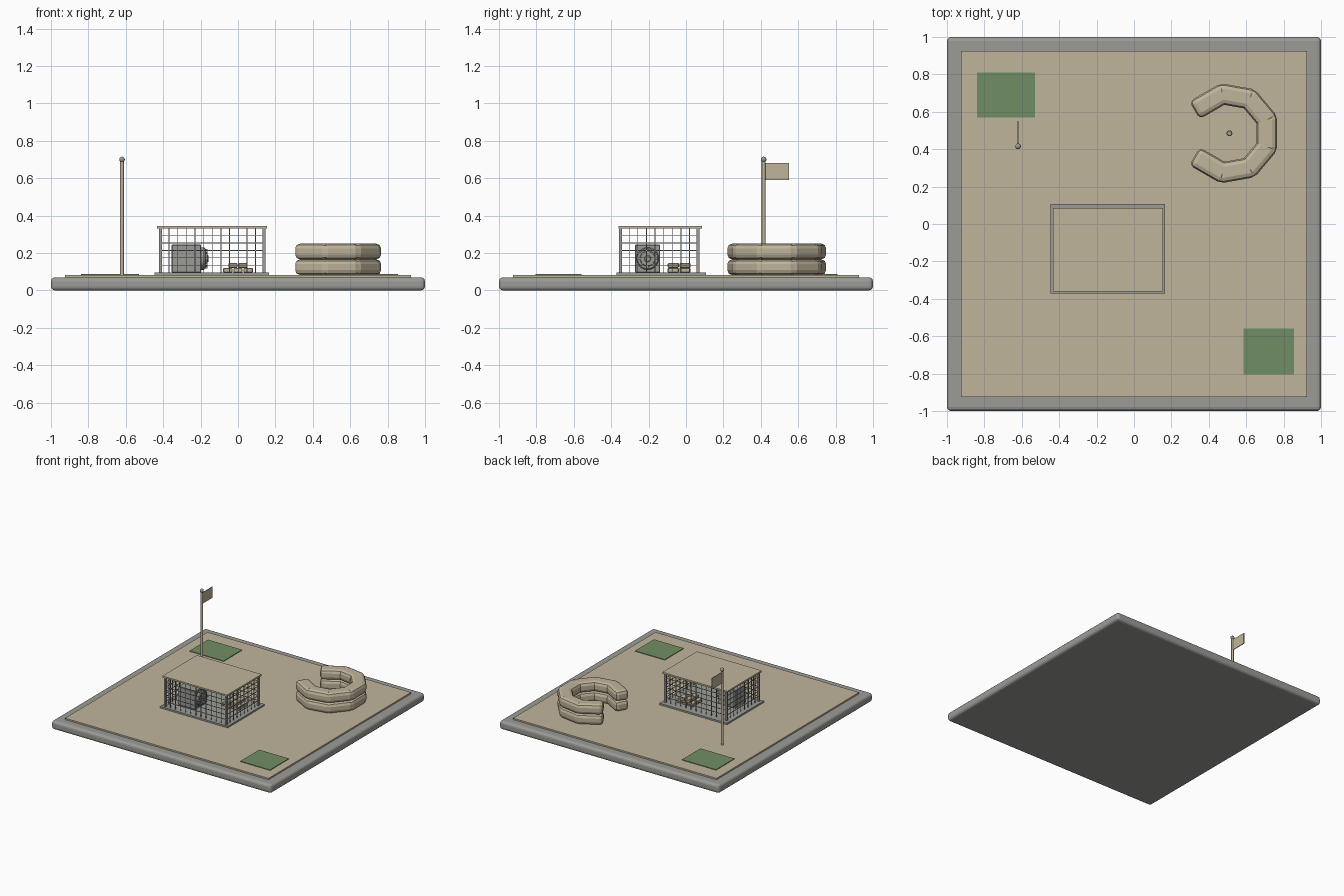
import bpy, math
from math import radians, cos, sin, pi

if "Cube" in bpy.data.objects:
    bpy.data.objects.remove(bpy.data.objects["Cube"], do_unlink=True)


def material(name, rgb):
    m = bpy.data.materials.new(name)
    m.use_nodes = True
    m.diffuse_color = (*rgb, 1)
    bsdf = m.node_tree.nodes["Principled BSDF"]
    bsdf.inputs["Base Color"].default_value = (*rgb, 1)
    bsdf.inputs["Roughness"].default_value = 0.9
    return m


SAND = material("sand", (0.53, 0.46, 0.33))
GREY = material("concrete grey", (0.33, 0.33, 0.305))
GREEN = material("grass green", (0.165, 0.27, 0.125))


def finish(name, mat, bevel=0, segments=2):
    ob = bpy.context.object
    ob.name = name
    ob.data.materials.append(mat)
    if bevel:
        mod = ob.modifiers.new("bevel", "BEVEL")
        mod.width, mod.segments = bevel, segments
    return ob


def box(name, mat, lo, hi, bevel=0, segments=2):
    """Box between two opposite corners."""
    mid = [(a + b) / 2 for a, b in zip(lo, hi)]
    bpy.ops.mesh.primitive_cube_add(size=1, location=mid)
    ob = bpy.context.object
    ob.scale = [b - a for a, b in zip(lo, hi)]
    bpy.ops.object.transform_apply(location=False, rotation=False, scale=True)
    return finish(name, mat, bevel, segments)


def rod(name, mat, centre, radius, depth, axis="Z", sides=12, bevel=0):
    turn = (0, pi / 2, 0) if axis == "X" else (0, 0, 0)
    bpy.ops.mesh.primitive_cylinder_add(vertices=sides, radius=radius, depth=depth,
                                        location=centre, rotation=turn)
    ob = finish(name, mat, bevel, 1)
    bpy.ops.object.shade_smooth_by_angle(angle=radians(40))
    return ob


def ball(name, mat, centre, radius):
    bpy.ops.mesh.primitive_uv_sphere_add(segments=16, ring_count=8, radius=radius,
                                         location=centre)
    bpy.ops.object.shade_smooth()
    return finish(name, mat)


GROUND = 0.082

# Ground slab, sand bed and grass patches
box("base_slab", GREY, (-1, -1, 0), (1, 1, 0.07), 0.022, 3)
box("sand_bed", SAND, (-0.925, -0.925, 0.05), (0.925, 0.925, GROUND))
box("grass_patch_back", GREEN, (-0.84, 0.57, 0.07), (-0.53, 0.81, 0.087))
box("grass_patch_front", GREEN, (0.585, -0.805, 0.07), (0.855, -0.56, 0.087))

# Flagpole
rod("flag_pole", SAND, (-0.62, 0.415, 0.385), 0.01, 0.61)
ball("flag_pole_ball", GREY, (-0.62, 0.415, 0.70), 0.015)
box("flag", SAND, (-0.623, 0.42, 0.59), (-0.617, 0.55, 0.68))

# Two-layer horseshoe of sandbags, open towards -x
CX, CY, RING = 0.51, 0.485, 0.2
for layer in range(2):
    z = GROUND + 0.042 + layer * 0.084
    for k in range(-3, 4):
        a = radians(40 * k)
        bag = box(f"sandbag_{layer + 1}_{k + 4}", SAND,
                  (-0.055, -0.1, -0.042), (0.055, 0.1, 0.042), 0.026, 2)
        bag.location = (CX + RING * cos(a), CY + RING * sin(a), z)
        bag.rotation_euler.z = a

# Short post in the middle of the ring
rod("ring_post", GREY, (CX, CY, 0.11), 0.016, 0.06, bevel=0.004)

# Cage: floor, roof, corner posts, rails and wire mesh
X0, X1, Y0, Y1 = -0.415, 0.14, -0.35, 0.065
Z0, Z1 = 0.095, 0.332
box("cage_floor", GREY, (-0.447, -0.372, 0.075), (0.167, 0.107, Z0))
box("cage_roof", SAND, (-0.434, -0.362, Z1), (0.154, 0.086, 0.345))
for x in (X0, X1):
    for y in (Y0, Y1):
        box("cage_post", GREY, (x - 0.008, y - 0.008, Z0), (x + 0.008, y + 0.008, Z1))

W = 0.002
NX, NY, NZ = 12, 9, 6
for y in (Y0, Y1):
    for i in range(1, NX):
        x = X0 + (X1 - X0) * i / NX
        box("mesh_upright", GREY, (x - W, y - W, Z0), (x + W, y + W, Z1))
for x in (X0, X1):
    for i in range(1, NY):
        y = Y0 + (Y1 - Y0) * i / NY
        box("mesh_upright", GREY, (x - W, y - W, Z0), (x + W, y + W, Z1))
for i in range(1, NZ):
    z = Z0 + (Z1 - Z0) * i / NZ
    for y in (Y0, Y1):
        box("mesh_wire", GREY, (X0, y - W, z - W), (X1, y + W, z + W))
    for x in (X0, X1):
        box("mesh_wire", GREY, (x - W, Y0, z - W), (x + W, Y1, z + W))

# Machine with a round, spoked fan on its +x side
FY, FZ = -0.205, 0.17
box("machine_body", GREY, (-0.355, -0.272, Z0), (-0.197, -0.138, 0.245), 0.004, 1)
rod("fan_housing", GREY, (-0.19, FY, FZ), 0.06, 0.03, "X", 20, 0.006)
rod("fan_disc", GREY, (-0.178, FY, FZ), 0.042, 0.03, "X", 20, 0.004)
rod("fan_hub", GREY, (-0.172, FY, FZ), 0.018, 0.03, "X", 12, 0.003)
for k in range(8):
    spoke = box("fan_spoke", GREY, (-0.01, -0.004, 0.012), (0.01, 0.004, 0.052))
    a = pi * k / 4
    spoke.location = (-0.172, FY - 0.032 * sin(a), FZ + 0.032 * cos(a))
    spoke.rotation_euler.x = a

# Small stack of packs: three by two below, two by two on top
for layer, (xs, z) in enumerate([((-0.054, 0, 0.054), Z0), ((-0.027, 0.027), Z0 + 0.026)]):
    for x in xs:
        for y in (-0.068, -0.006):
            box(f"pack_layer_{layer + 1}", SAND, (x - 0.025, y - 0.03, z),
                (x + 0.025, y + 0.03, z + 0.025), 0.004, 1)
